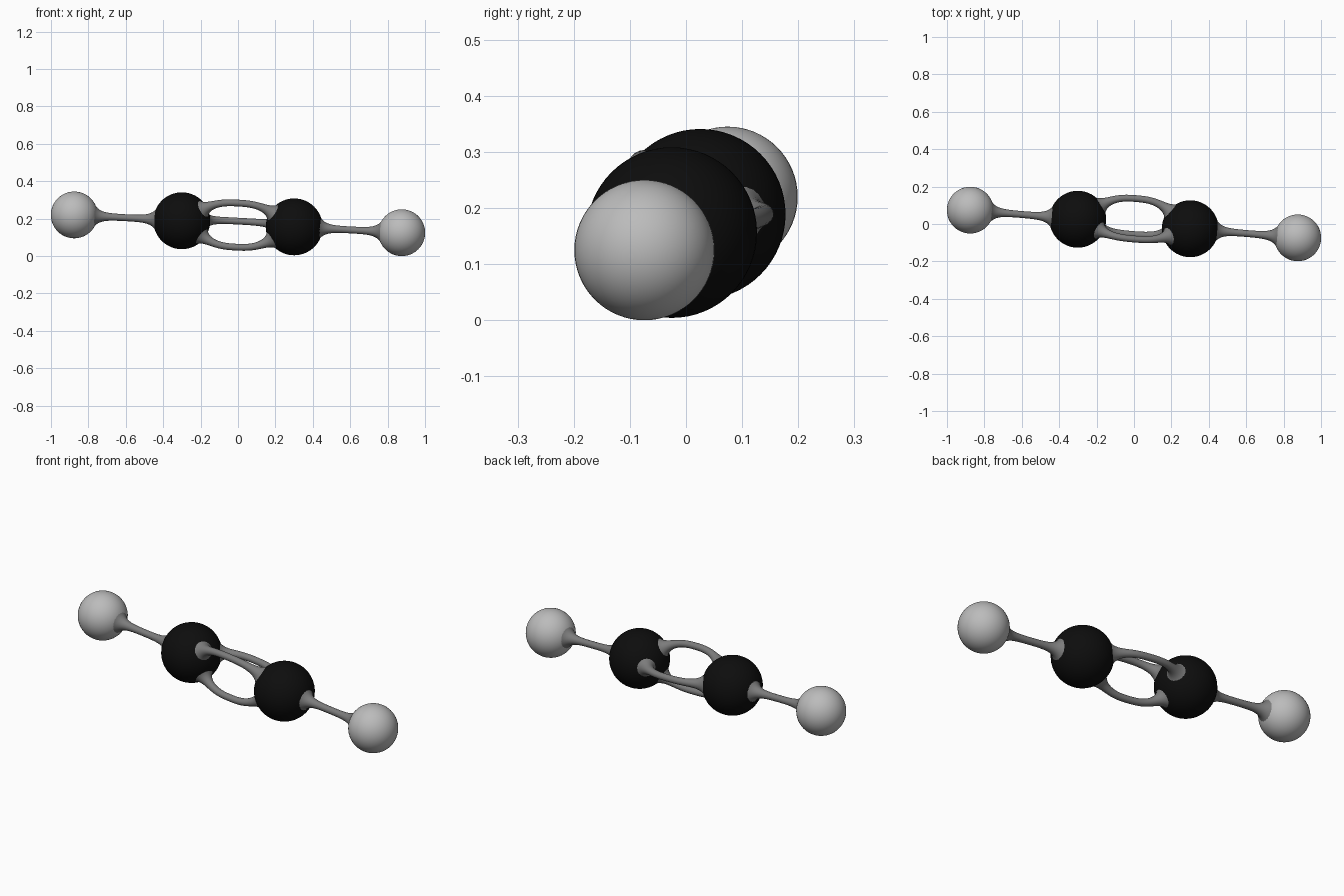
import bpy, bmesh, math
from mathutils import Vector

if "Cube" in bpy.data.objects:
    bpy.data.objects.remove(bpy.data.objects["Cube"])

# Molecule frame: tilted long axis through the middle of the model
CENTRE = Vector((0, 0, 0.1725))
U = Vector((0.875, -0.074, -0.0475)).normalized()
V = (Vector((0, 1, 0)) - U * U.y).normalized()
W = U.cross(V)


def material(name, value):
    m = bpy.data.materials.new(name)
    m.diffuse_color = (value, value, value, 1)
    m.use_nodes = True
    m.node_tree.nodes["Principled BSDF"].inputs["Base Color"].default_value = m.diffuse_color
    return m


BLACK = material("black", 0.004)
MID = material("mid grey", 0.2)
LIGHT = material("light grey", 0.5)


def finish(bm, name, mat):
    bmesh.ops.recalc_face_normals(bm, faces=bm.faces)
    for f in bm.faces:
        f.smooth = len(f.verts) <= 4
    me = bpy.data.meshes.new(name)
    bm.to_mesh(me)
    bm.free()
    me.materials.append(mat)
    bpy.context.collection.objects.link(bpy.data.objects.new(name, me))


def ball(name, dist, radius, mat):
    bm = bmesh.new()
    bmesh.ops.create_uvsphere(bm, u_segments=48, v_segments=32, radius=radius)
    bmesh.ops.translate(bm, vec=CENTRE + U * dist, verts=bm.verts)
    finish(bm, name, mat)


def tube(name, path, angle, sides=20):
    """Sweep rings along a planar path of (axial, radial, thickness)."""
    out = V * math.cos(angle) + W * math.sin(angle)
    side = U.cross(out)
    bm = bmesh.new()
    rings = []
    for i, (a, r, t) in enumerate(path):
        p, q = path[max(i - 1, 0)], path[min(i + 1, len(path) - 1)]
        tangent = (U * (q[0] - p[0]) + out * (q[1] - p[1])).normalized()
        normal = side.cross(tangent)
        c = CENTRE + U * a + out * r
        rings.append([bm.verts.new(c + t * (normal * math.cos(k) + side * math.sin(k)))
                      for k in (2 * math.pi * j / sides for j in range(sides))])
    for r0, r1 in zip(rings, rings[1:]):
        for j in range(sides):
            k = (j + 1) % sides
            bm.faces.new((r0[j], r0[k], r1[k], r1[j]))
    bm.faces.new(rings[0])
    bm.faces.new(rings[-1])
    finish(bm, name, MID)


def flare(d):
    """Thickness added at distance d from the foot of a bond."""
    return 0.043 * math.exp(-max(d, 0) / 0.03)


# Atoms
C_POS, C_RAD, H_POS, H_RAD = 0.302, 0.152, 0.88, 0.125
for s, label in ((-1, "left"), (1, "right")):
    ball(label + "_inner_ball", s * C_POS, C_RAD, BLACK)
    ball(label + "_outer_ball", s * H_POS, H_RAD, LIGHT)

    # Straight single bond, flared at both balls
    a0, a1 = C_POS + C_RAD - 0.016, H_POS - H_RAD + 0.018
    path = []
    for i in range(41):
        a = a0 + (a1 - a0) * i / 40
        path.append((s * a, 0, 0.018 + flare(a - a0) + flare(a1 - a)))
    tube(label + "_single_bond", path, 0)

# Three bowed bonds between the inner balls
P0, P1, P2, P3 = (Vector(p) for p in ((-0.195, 0.078), (-0.12, 0.132), (-0.07, 0.137), (0, 0.137)))
half = []
for i in range(25):
    t = i / 24
    half.append(P0 * (1 - t) ** 3 + P1 * 3 * t * (1 - t) ** 2 + P2 * 3 * t * t * (1 - t) + P3 * t ** 3)
length = 0
bow = []
for i, p in enumerate(half):
    length += (p - half[i - 1]).length if i else 0
    bow.append((p.x, p.y, 0.018 + flare(length)))
bow += [(-a, r, t) for a, r, t in reversed(bow[:-1])]
for n in range(3):
    tube("bowed_bond_%d" % (n + 1), bow, math.radians(6 + 120 * n))
